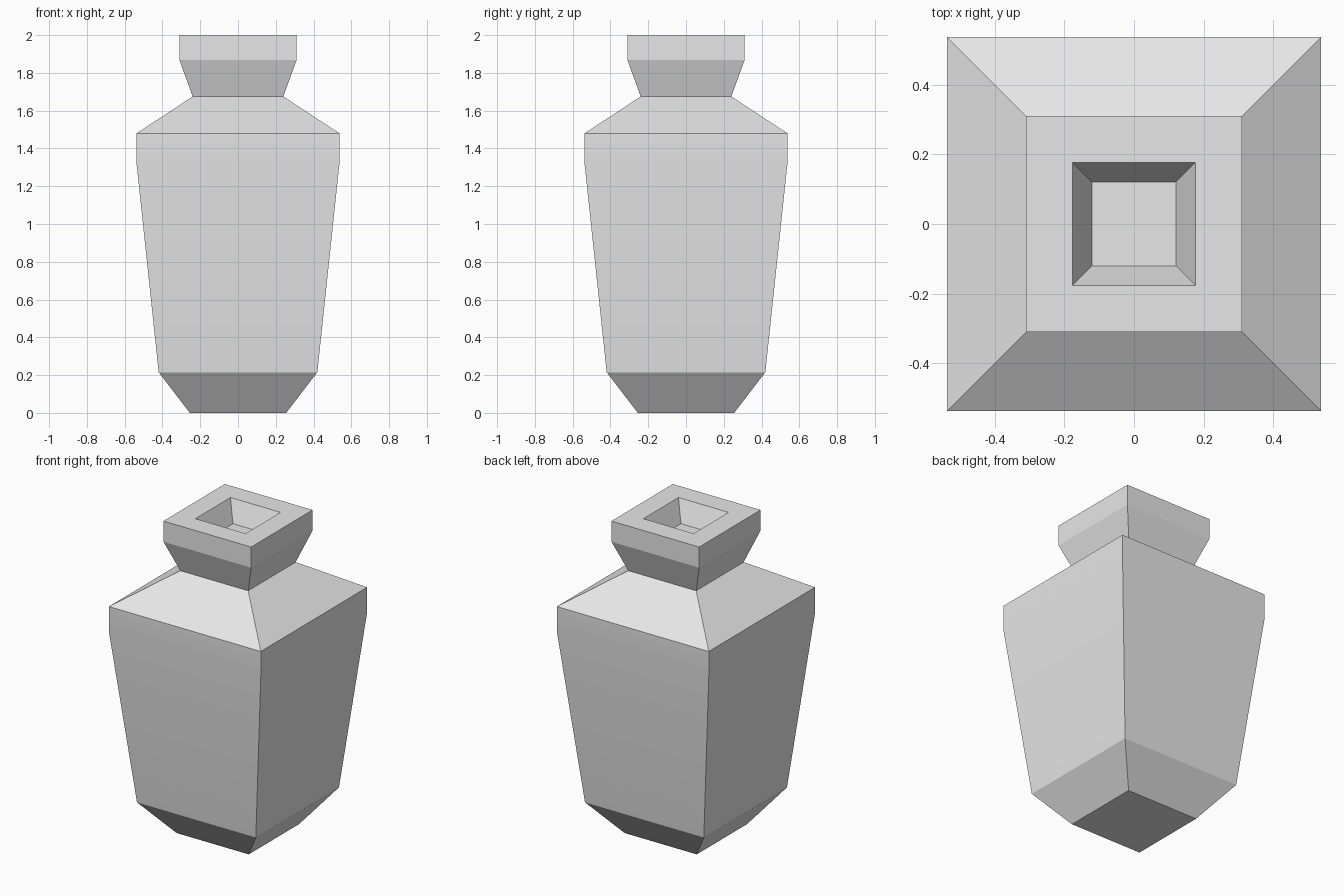
import bpy
import bmesh
import math

cube = bpy.data.objects.get("Cube")
if cube:
    bpy.data.objects.remove(cube, do_unlink=True)

# Clay material
clay = bpy.data.materials.new("light_grey_clay")
clay.use_nodes = True
grey = (0.8, 0.8, 0.8, 1.0)
clay.diffuse_color = grey
clay.node_tree.nodes["Principled BSDF"].inputs["Base Color"].default_value = grey

# Profile as (half width, height): foot, body, shoulder, neck, lip, recessed mouth
PROFILE = [
    (0.255, 0.0), (0.42, 0.215), (0.537, 1.32), (0.537, 1.48),
    (0.24, 1.675), (0.31, 1.868), (0.31, 2.0),
    (0.177, 2.0), (0.12, 1.87),
]
CORNERS = [(-1, -1), (1, -1), (1, 1), (-1, 1)]


def square_vessel(name, profile, material):
    """Join square rings along the profile and cap both ends."""
    bm = bmesh.new()
    rings = [[bm.verts.new((sx * r, sy * r, z)) for sx, sy in CORNERS]
             for r, z in profile]
    for low, high in zip(rings, rings[1:]):
        for i in range(4):
            j = (i + 1) % 4
            bm.faces.new((low[i], low[j], high[j], high[i]))
    bm.faces.new(rings[0][::-1])
    bm.faces.new(rings[-1])
    bmesh.ops.recalc_face_normals(bm, faces=bm.faces)
    mesh = bpy.data.meshes.new(name)
    bm.to_mesh(mesh)
    bm.free()
    mesh.materials.append(material)
    obj = bpy.data.objects.new(name, mesh)
    bpy.context.collection.objects.link(obj)
    return obj


vase = square_vessel("square_vase", PROFILE, clay)

# Soften only the gentle bend of the body walls
bpy.ops.object.select_all(action="DESELECT")
vase.select_set(True)
bpy.context.view_layer.objects.active = vase
bpy.ops.object.shade_smooth_by_angle(angle=math.radians(12))
